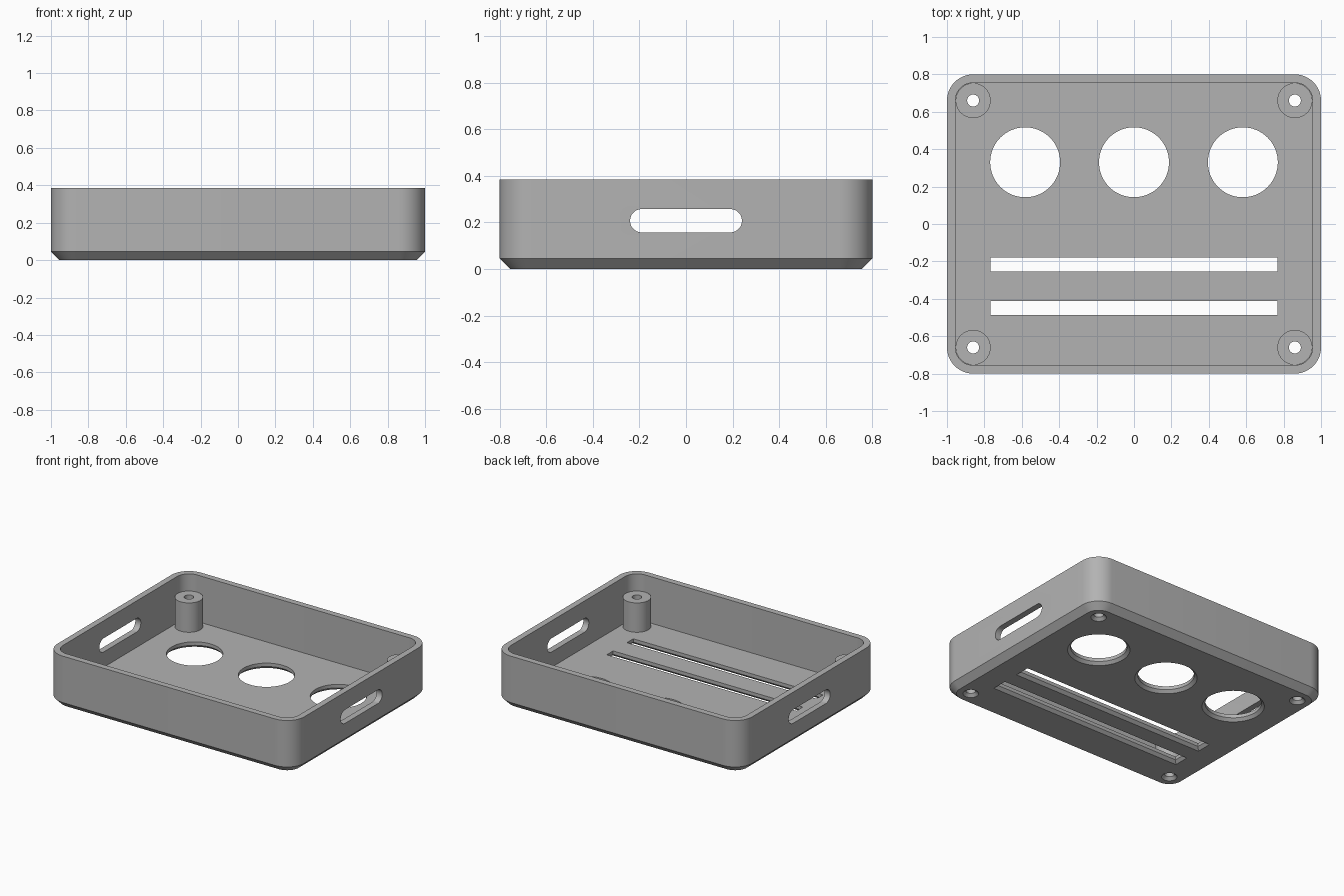
import bpy, bmesh, math

if "Cube" in bpy.data.objects:
    bpy.data.objects.remove(bpy.data.objects["Cube"])

HX, HY, H = 1.0, 0.8, 0.385      # half width, half depth, height
R, T = 0.14, 0.045               # corner radius, wall and floor thickness
BX, BY = HX - R, HY - R          # post centres
CH = 0.02                        # chamfer of openings on the underside

grey = bpy.data.materials.new("grey plastic")
grey.diffuse_color = (0.45, 0.45, 0.45, 1)
grey.use_nodes = True
grey.node_tree.nodes["Principled BSDF"].inputs["Base Color"].default_value = grey.diffuse_color


def rounded(hx, hy, r, z, n=12):
    """Ring of points for a rounded rectangle."""
    pts = []
    for q, (sx, sy) in enumerate([(1, 1), (-1, 1), (-1, -1), (1, -1)]):
        for i in range(n + 1):
            a = math.pi / 2 * (q + i / n)
            pts.append((sx * (hx - r) + r * math.cos(a),
                        sy * (hy - r) + r * math.sin(a), z))
    return pts


def circle(x, y, r, z, n=64):
    return [(x + r * math.cos(2 * math.pi * i / n),
             y + r * math.sin(2 * math.pi * i / n), z) for i in range(n)]


def rect(y, hx, hy, z):
    return [(hx, y + hy, z), (-hx, y + hy, z), (-hx, y - hy, z), (hx, y - hy, z)]


def loft(name, rings):
    """Skin a stack of equal rings and cap both ends."""
    bm = bmesh.new()
    rows = [[bm.verts.new(p) for p in ring] for ring in rings]
    n = len(rows[0])
    for a, b in zip(rows, rows[1:]):
        for i in range(n):
            j = (i + 1) % n
            bm.faces.new((a[i], a[j], b[j], b[i]))
    bm.faces.new(rows[0][::-1])
    bm.faces.new(rows[-1])
    bmesh.ops.remove_doubles(bm, verts=bm.verts, dist=1e-6)
    bmesh.ops.recalc_face_normals(bm, faces=bm.faces)
    me = bpy.data.meshes.new(name)
    bm.to_mesh(me)
    bm.free()
    ob = bpy.data.objects.new(name, me)
    me.materials.append(grey)
    bpy.context.collection.objects.link(ob)
    return ob


def combine(target, tool, operation):
    mod = target.modifiers.new(tool.name, 'BOOLEAN')
    mod.operation, mod.solver, mod.object = operation, 'EXACT', tool
    bpy.context.view_layer.objects.active = target
    bpy.ops.object.modifier_apply(modifier=mod.name)
    bpy.data.objects.remove(tool, do_unlink=True)


# Tray: chamfered base, outer wall, rim, inner wall and floor
tray = loft("tray", [
    rounded(HX - T, HY - T, R - T, 0),
    rounded(HX, HY, R, T),
    rounded(HX, HY, R, H),
    rounded(HX - T, HY - T, R - T, H),
    rounded(HX - T, HY - T, R - T, T)])

corners = [(sx * BX, sy * BY) for sx in (-1, 1) for sy in (-1, 1)]

# Corner screw posts
for x, y in corners:
    combine(tray, loft("post", [circle(x, y, 0.0935, z) for z in (0.025, 0.26)]), 'UNION')


def opening(name, ring):
    """Cut through the floor; ring(grow, z) widens at the underside."""
    combine(tray, loft(name, [ring(CH + 0.01, -0.01), ring(0, CH), ring(0, 0.5)]), 'DIFFERENCE')


# Screw holes and three round openings
for x, y, r in [(x, y, 0.032) for x, y in corners] + [(x, 0.33, 0.187) for x in (-0.582, 0, 0.582)]:
    opening("round_opening", lambda g, z: circle(x, y, r + g, z))

# Two long floor slots
for y in (-0.217, -0.45):
    opening("floor_slot", lambda g, z: rect(y, 0.768 + g, 0.037 + g, z))

# Rounded slots in both end walls
for s in (-1, 1):
    ring = rounded(0.05, 0.24, 0.05, 0)
    combine(tray, loft("end_slot", [[(s * d, y, 0.207 + x) for x, y, _ in ring]
                                    for d in (0.9, 1.1)]), 'DIFFERENCE')

# Smooth curved walls, keep edges crisp
bpy.ops.object.select_all(action='DESELECT')
tray.select_set(True)
bpy.context.view_layer.objects.active = tray
bpy.ops.object.shade_smooth_by_angle(angle=math.radians(30))
